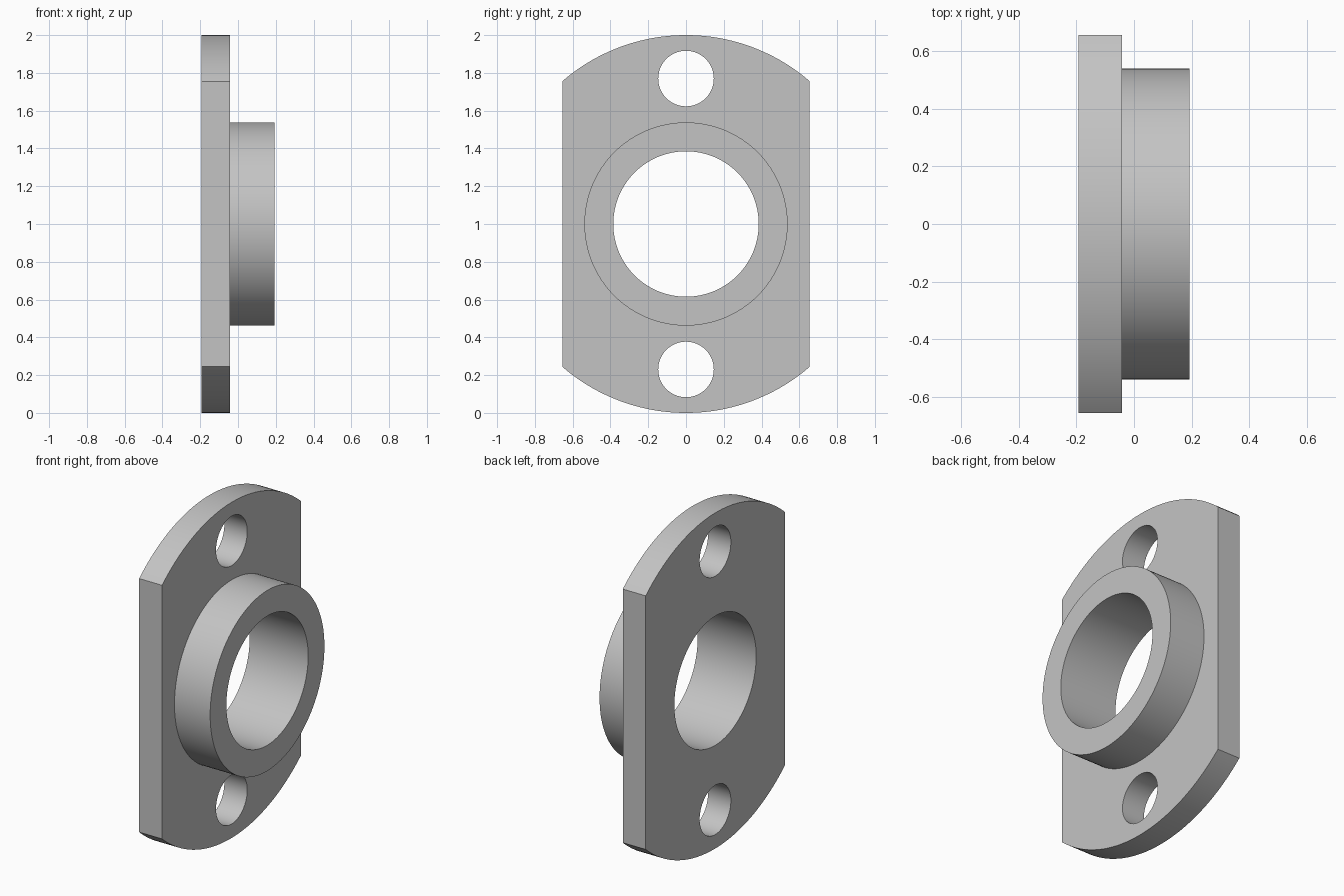
import bpy, bmesh
from math import sin, cos, pi, acos, radians
from mathutils import Matrix

if "Cube" in bpy.data.objects:
    bpy.data.objects.remove(bpy.data.objects["Cube"], do_unlink=True)

grey = bpy.data.materials.new("grey metal")
grey.use_nodes = True
colour = (0.55, 0.55, 0.55, 1)
grey.diffuse_color = colour
grey.node_tree.nodes["Principled BSDF"].inputs["Base Color"].default_value = colour

FLANGE_R, HALF_WIDTH = 1.0, 0.655
BACK, FACE, TIP = -0.193, -0.042, 0.193
BORE_R, COLLAR_R = 0.385, 0.538
BOLT_R, BOLT_OFFSET = 0.147, 0.77


def arc(radius, start, end, steps, centre=0.0):
    return [(radius * cos(start + (end - start) * i / steps),
             centre + radius * sin(start + (end - start) * i / steps))
            for i in range(steps + 1)]


def circle(radius, centre=0.0, steps=128):
    return arc(radius, 0, 2 * pi, steps, centre)[:-1]


def extruded(name, loops, x0, x1):
    """Extrude a (y, z) outline with holes along x; inner loops become holes."""
    curve = bpy.data.curves.new(name + " profile", "CURVE")
    curve.dimensions = "2D"
    curve.fill_mode = "BOTH"
    curve.extrude = (x1 - x0) / 2
    for loop in loops:
        spline = curve.splines.new("POLY")
        spline.points.add(len(loop) - 1)
        for point, (y, z) in zip(spline.points, loop):
            point.co = (y, z, 0, 1)
        spline.use_cyclic_u = True
    helper = bpy.data.objects.new(name + " profile", curve)
    bpy.context.collection.objects.link(helper)
    graph = bpy.context.evaluated_depsgraph_get()
    mesh = bpy.data.meshes.new_from_object(helper.evaluated_get(graph))
    bpy.data.objects.remove(helper, do_unlink=True)

    # Stand the profile up: local x, y, z become world y, z, x
    mesh.transform(Matrix(((0, 0, 1, (x0 + x1) / 2), (1, 0, 0, 0),
                           (0, 1, 0, FLANGE_R), (0, 0, 0, 1))))
    bm = bmesh.new()
    bm.from_mesh(mesh)
    bmesh.ops.remove_doubles(bm, verts=bm.verts, dist=0.0001)
    bmesh.ops.recalc_face_normals(bm, faces=bm.faces)
    bm.to_mesh(mesh)
    bm.free()
    mesh.materials.clear()
    mesh.materials.append(grey)
    obj = bpy.data.objects.new(name, mesh)
    bpy.context.collection.objects.link(obj)
    bpy.ops.object.select_all(action="DESELECT")
    obj.select_set(True)
    bpy.context.view_layer.objects.active = obj
    bpy.ops.object.shade_smooth_by_angle(angle=radians(30))
    return obj


# Flange plate: a disc trimmed flat on two sides, with bore and two bolt holes
corner = acos(HALF_WIDTH / FLANGE_R)
outline = (arc(FLANGE_R, corner, pi - corner, 64)
           + arc(FLANGE_R, pi + corner, 2 * pi - corner, 64))
extruded("flange_plate",
         [outline, circle(BORE_R), circle(BOLT_R, BOLT_OFFSET, 64),
          circle(BOLT_R, -BOLT_OFFSET, 64)], BACK, FACE)

# Raised collar around the bore
extruded("collar", [circle(COLLAR_R), circle(BORE_R)], FACE, TIP)
